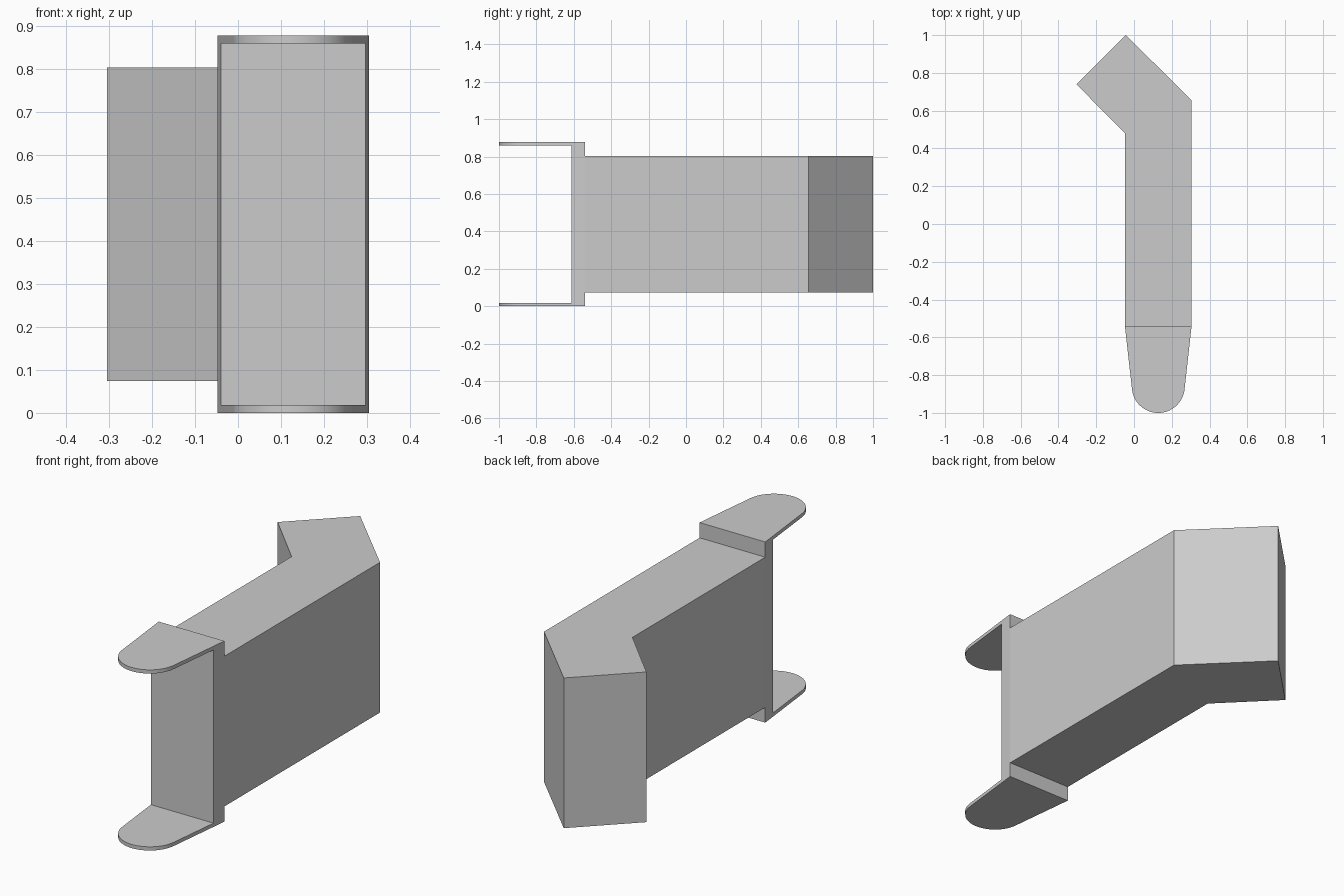
import bpy
import bmesh
from math import acos, atan2, cos, sin, hypot

if "Cube" in bpy.data.objects:
    bpy.data.objects.remove(bpy.data.objects["Cube"], do_unlink=True)

# Single plain grey
grey = bpy.data.materials.new("light_grey")
grey.use_nodes = True
colour = (0.6, 0.6, 0.6, 1)
grey.diffuse_color = colour
grey.node_tree.nodes["Principled BSDF"].inputs["Base Color"].default_value = colour


def prism(name, outline, z0, z1):
    """Extrude a counter-clockwise plan outline from z0 up to z1."""
    bm = bmesh.new()
    base = bm.faces.new([bm.verts.new((x, y, z0)) for x, y in outline])
    top = bmesh.ops.extrude_face_region(bm, geom=[base])["geom"]
    verts = [v for v in top if isinstance(v, bmesh.types.BMVert)]
    bmesh.ops.translate(bm, verts=verts, vec=(0, 0, z1 - z0))
    bmesh.ops.recalc_face_normals(bm, faces=bm.faces)
    mesh = bpy.data.meshes.new(name)
    bm.to_mesh(mesh)
    bm.free()
    mesh.materials.append(grey)
    obj = bpy.data.objects.new(name, mesh)
    bpy.context.collection.objects.link(obj)
    return obj


LEFT, RIGHT = 0.305, -0.048      # sides of the straight arm
SHOULDER, FORK_FACE = -0.54, -0.612
HEIGHT, PLATE, STEP = 0.878, 0.018, 0.074

# Arm with its angled rear end
arm = prism("bent_arm", [
    (RIGHT, SHOULDER), (LEFT, SHOULDER), (LEFT, 0.655),
    (-0.043, 1.0), (-0.305, 0.74), (RIGHT, 0.48)], STEP, HEIGHT - STEP)

# Fork outline: straight sides running tangent into a rounded tip
mid, half, radius = (LEFT + RIGHT) / 2, (LEFT - RIGHT) / 2, 0.14
tip_y = -1 + radius
reach = SHOULDER - tip_y
tangent = atan2(reach, half) - acos(radius / hypot(half, reach))
steps = 32
start, end = -3.14159265 - tangent, tangent
outline = [(LEFT, SHOULDER), (RIGHT, SHOULDER)]
for i in range(steps + 1):
    a = start + (end - start) * i / steps
    outline.append((mid + radius * cos(a), tip_y + radius * sin(a)))
fork = prism("fork_head", outline, 0, HEIGHT)

# Slot between the two fork plates
slot = prism("slot_cutter", [(-1, -2), (1, -2), (1, FORK_FACE), (-1, FORK_FACE)],
             PLATE, HEIGHT - PLATE)
slot.hide_render = True
cut = fork.modifiers.new("slot", "BOOLEAN")
cut.operation = "DIFFERENCE"
cut.solver = "EXACT"
cut.object = slot
bpy.ops.object.select_all(action="DESELECT")
bpy.context.view_layer.objects.active = fork
fork.select_set(True)
bpy.ops.object.modifier_apply(modifier=cut.name)
bpy.data.objects.remove(slot, do_unlink=True)

# Smooth only the rounded tips
bpy.ops.object.shade_smooth_by_angle(angle=0.5)
